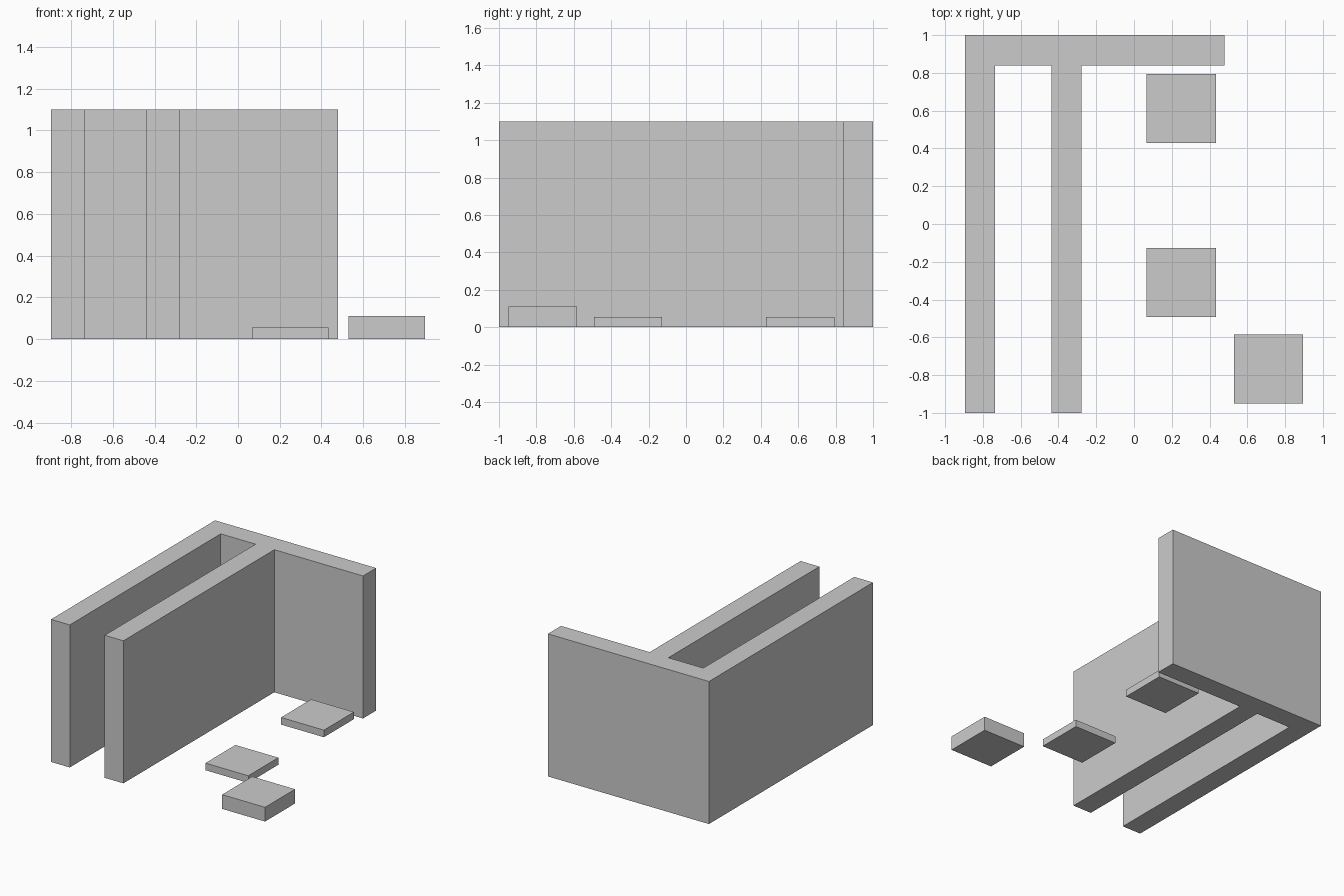
import bpy
import bmesh

cube = bpy.data.objects.get("Cube")
if cube:
    bpy.data.objects.remove(cube, do_unlink=True)

GREY = (0.6, 0.6, 0.6, 1.0)
mat = bpy.data.materials.new("plain grey")
mat.use_nodes = True
mat.diffuse_color = GREY
mat.node_tree.nodes["Principled BSDF"].inputs["Base Color"].default_value = GREY


def extrude_outline(name, outline, height):
    """Extrude a floor plan outline up from the ground."""
    bm = bmesh.new()
    face = bm.faces.new([bm.verts.new((x, y, 0)) for x, y in outline])
    top = bmesh.ops.extrude_face_region(bm, geom=[face], use_keep_orig=True)["geom"]
    verts = [v for v in top if isinstance(v, bmesh.types.BMVert)]
    bmesh.ops.translate(bm, verts=verts, vec=(0, 0, height))
    bmesh.ops.recalc_face_normals(bm, faces=bm.faces)
    mesh = bpy.data.meshes.new(name)
    bm.to_mesh(mesh)
    bm.free()
    mesh.materials.append(mat)
    obj = bpy.data.objects.new(name, mesh)
    bpy.context.collection.objects.link(obj)
    return obj


def slab(name, x, y, height, size=0.366):
    h = size / 2
    return extrude_outline(
        name, [(x - h, y - h), (x + h, y - h), (x + h, y + h), (x - h, y + h)], height)


# Back wall with two long parallel walls running forward
left, right, inner, thick = -0.896, 0.479, -0.438, 0.16
front, back = -1.0, 1.0
wall_front = back - thick
extrude_outline("corridor_walls", [
    (left, back), (left, front), (left + thick, front), (left + thick, wall_front),
    (inner, wall_front), (inner, front), (inner + thick, front),
    (inner + thick, wall_front), (right, wall_front), (right, back)], 1.1)

# Low floor plates and the thicker step
slab("back_plate", 0.25, 0.612, 0.055)
slab("middle_plate", 0.25, -0.31, 0.055)
slab("front_step", 0.713, -0.767, 0.11)
